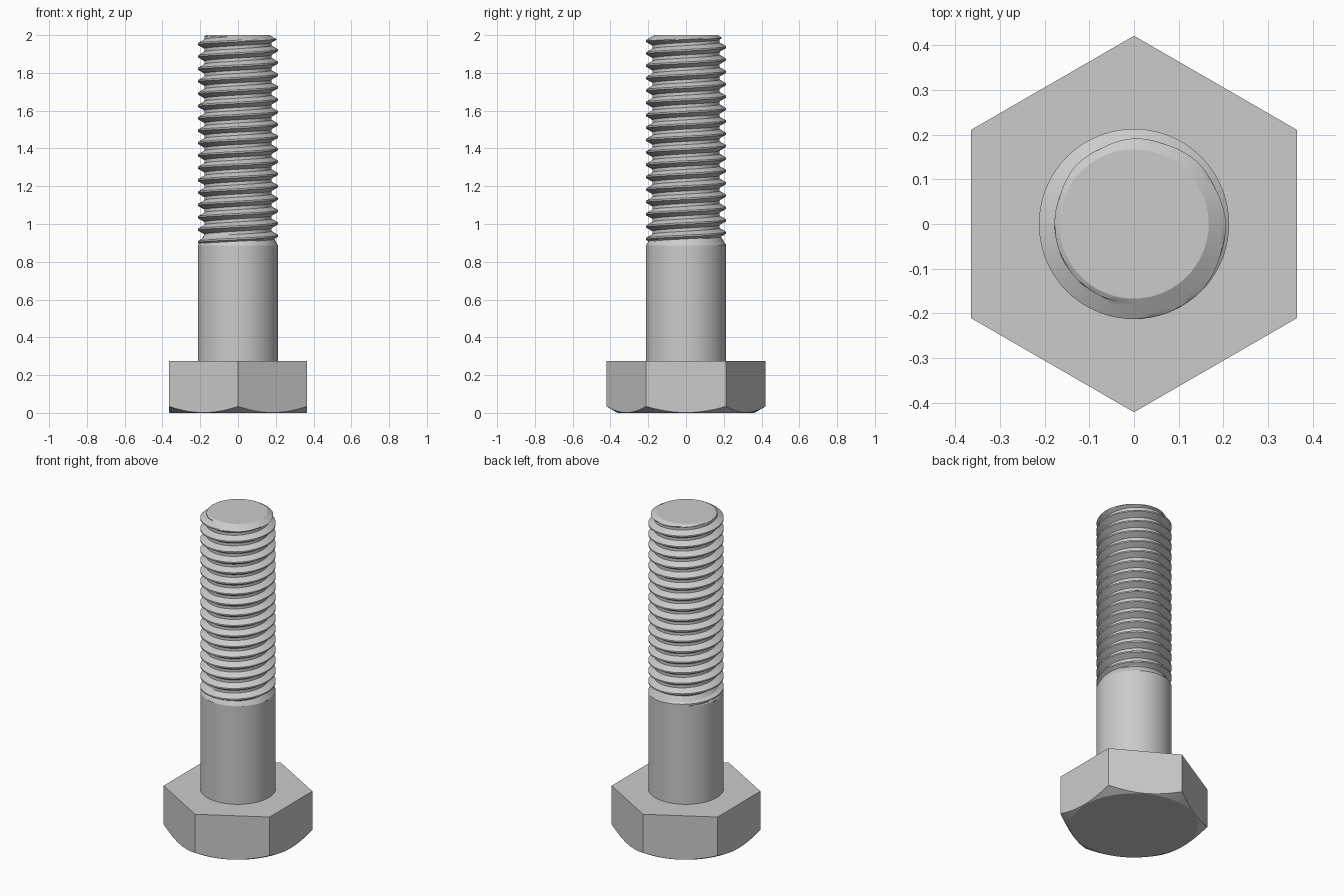
import bpy, bmesh
from math import sin, cos, pi, radians, tan

if "Cube" in bpy.data.objects:
    bpy.data.objects.remove(bpy.data.objects["Cube"])

SIDES = 72          # steps around the axis
SHANK_R, ROOT_R, TIP_R = 0.213, 0.178, 0.167
HEAD_TOP, SHOULDER, LENGTH = 0.275, 0.885, 2.0
FLAT = 0.365        # half the width across the head flats
PITCH, ROWS = 0.0655, 16
SLOPE = tan(radians(30))

steel = bpy.data.materials.new("steel grey")
steel.use_nodes = True
grey = (0.6, 0.6, 0.6, 1)
steel.diffuse_color = grey
steel.node_tree.nodes["Principled BSDF"].inputs["Base Color"].default_value = grey


def finish(bm, name):
    bmesh.ops.recalc_face_normals(bm, faces=bm.faces)
    mesh = bpy.data.meshes.new(name)
    bm.to_mesh(mesh)
    bm.free()
    mesh.materials.append(steel)
    ob = bpy.data.objects.new(name, mesh)
    bpy.context.collection.objects.link(ob)
    bpy.ops.object.select_all(action='DESELECT')
    ob.select_set(True)
    bpy.context.view_layer.objects.active = ob
    bpy.ops.object.shade_smooth_by_angle(angle=radians(25))


def ring(bm, radius, height):
    """One loop of vertices; radius and height are functions of the angle."""
    loop = []
    for i in range(SIDES):
        a = 2 * pi * i / SIDES
        r = radius(a)
        loop.append(bm.verts.new((r * cos(a), r * sin(a), height(a))))
    return loop


def bridge(bm, low, high):
    for i in range(SIDES):
        j = (i + 1) % SIDES
        bm.faces.new((low[i], low[j], high[j], high[i]))


# Hexagonal head, its underside rounded off by a shallow cone
def hexagon(a):
    return FLAT / cos((a + pi / 6) % (pi / 3) - pi / 6)


bm = bmesh.new()
inner = FLAT - 0.003
rings = [ring(bm, lambda a: inner, lambda a: 0),
         ring(bm, hexagon, lambda a: (hexagon(a) - inner) * SLOPE),
         ring(bm, hexagon, lambda a: HEAD_TOP)]
for low, high in zip(rings, rings[1:]):
    bridge(bm, low, high)
bm.faces.new(rings[0])
bm.faces.new(rings[-1])
finish(bm, "hex_head")

# Plain shank
bm = bmesh.new()
bridge(bm, ring(bm, lambda a: SHANK_R, lambda a: HEAD_TOP),
       ring(bm, lambda a: SHANK_R, lambda a: SHOULDER))
finish(bm, "shank")


# Threaded end: a helical grid with a flat-topped V profile
def thread_radius(row, z):
    t = abs((row / ROWS + 0.5) % 1 - 0.5)          # distance from the crest
    depth = min(max((t - 1 / 16) / (5 / 16), 0), 1)
    r = SHANK_R - depth * (SHANK_R - ROOT_R)
    runout = SHANK_R - (z - SHOULDER) * SLOPE      # cone at the shoulder
    tip = TIP_R + (LENGTH - z) / SLOPE             # chamfer at the tip
    return min(max(r, min(runout, SHANK_R)), max(tip, 0.1))


bm = bmesh.new()
first_crest = 0.9375
grid = {}
for row in range(-2 * ROWS, 18 * ROWS):
    for i in range(SIDES):
        a = 2 * pi * i / SIDES
        z = first_crest + PITCH * (i / SIDES + row / ROWS)
        r = thread_radius(row, z)
        grid[i, row] = bm.verts.new((r * cos(a), r * sin(a), z))
for (i, row) in list(grid):
    nxt = (i + 1, row) if i + 1 < SIDES else (0, row + ROWS)
    keys = [(i, row), nxt, (nxt[0], nxt[1] + 1), (i, row + 1)]
    if all(k in grid for k in keys):
        bm.faces.new([grid[k] for k in keys])

# Trim both ends level, then close the tip
for height, direction in ((SHOULDER, -1), (LENGTH, 1)):
    cut = bmesh.ops.bisect_plane(
        bm, geom=bm.verts[:] + bm.edges[:] + bm.faces[:], dist=1e-6,
        plane_co=(0, 0, height), plane_no=(0, 0, direction), clear_outer=True)
rim = [e for e in bm.edges if e.is_boundary
       and all(v.co.z > LENGTH - 1e-4 for v in e.verts)]
bmesh.ops.holes_fill(bm, edges=rim, sides=0)
finish(bm, "threaded_end")
